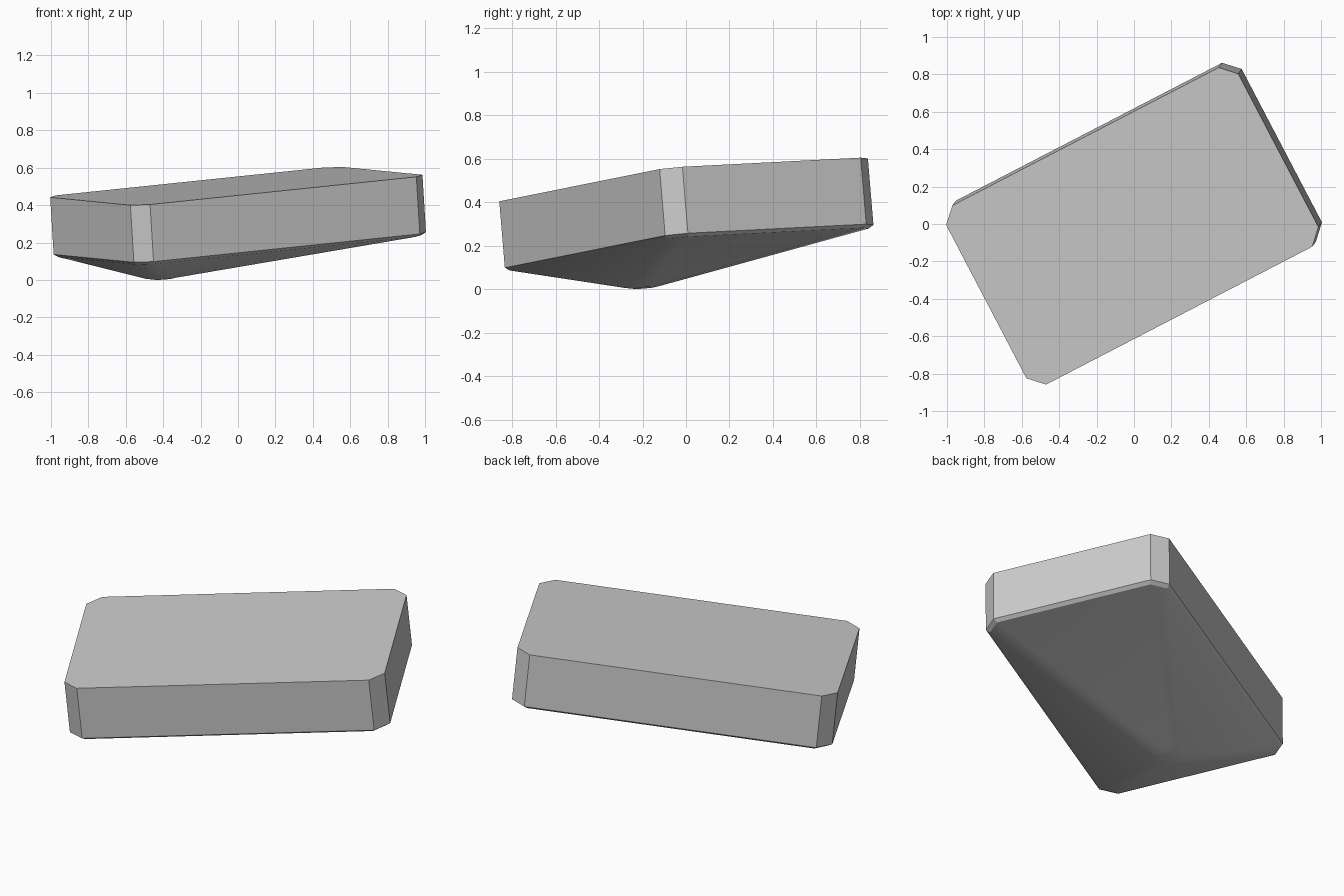
import bpy, bmesh, math
from mathutils import Matrix, Vector

cube = bpy.data.objects.get("Cube")
if cube:
    bpy.data.objects.remove(cube, do_unlink=True)

# One plain grey
grey = bpy.data.materials.new("plain_grey")
grey.use_nodes = True
colour = (0.6, 0.6, 0.6, 1)
grey.diffuse_color = colour
grey.node_tree.nodes["Principled BSDF"].inputs["Base Color"].default_value = colour


def ring(bm, depth, half_u, half_v, cut, shift=0):
    """Rectangle with cut corners, at a depth below the top face."""
    corners = []
    for su, sv in ((1, 1), (-1, 1), (-1, -1), (1, -1)):
        pair = [(su * half_u, sv * (half_v - cut)), (su * (half_u - cut), sv * half_v)]
        corners += pair if su * sv > 0 else pair[::-1]
    return [bm.verts.new((u + shift, v, -depth)) for u, v in corners]


# Block with chamfered lower rim and an off-centre blunt pyramid beneath
bm = bmesh.new()
rings = [
    ring(bm, 0, 0.883, 0.541, 0.078),
    ring(bm, 0.307, 0.883, 0.541, 0.078),
    ring(bm, 0.322, 0.863, 0.521, 0.07),
    ring(bm, 0.448, 0.085, 0.085, 0.05, -0.476),
    ring(bm, 0.455, 0.05, 0.05, 0.03, -0.476),
]
bm.faces.new(rings[0])
bm.faces.new(rings[-1][::-1])
for upper, lower in zip(rings, rings[1:]):
    for i in range(len(upper)):
        j = (i + 1) % len(upper)
        bm.faces.new((upper[i], lower[i], lower[j], upper[j]))
bmesh.ops.recalc_face_normals(bm, faces=bm.faces)

# Turn, tilt and rest on the floor
tilt = Vector((0, 0, 1)).rotation_difference(Vector((-0.061, -0.083, 1)))
turn = Matrix.Rotation(math.radians(27.5), 4, 'Z')
bm.transform(Matrix.Translation((-0.009, -0.011, 0)) @ tilt.to_matrix().to_4x4() @ turn)
low = min(v.co.z for v in bm.verts)
bmesh.ops.translate(bm, verts=bm.verts, vec=(0, 0, -low))

mesh = bpy.data.meshes.new("tilted_block")
bm.to_mesh(mesh)
bm.free()
mesh.materials.append(grey)
block = bpy.data.objects.new("tilted_block", mesh)
bpy.context.collection.objects.link(block)
bpy.context.view_layer.objects.active = block
block.select_set(True)
bpy.ops.object.shade_smooth_by_angle(angle=math.radians(25))
